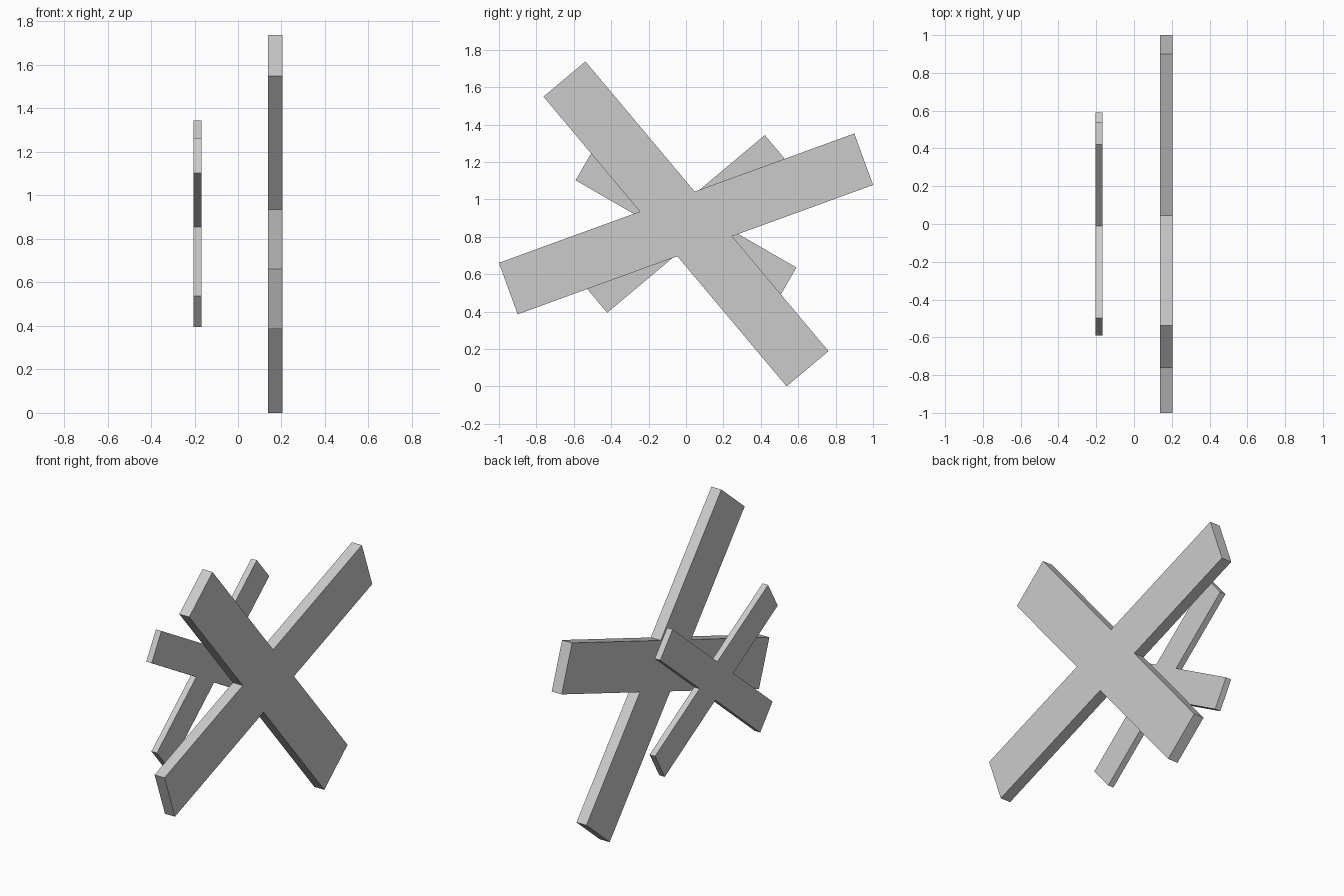
import bpy, bmesh
from math import cos, sin, radians
from mathutils import Vector

if "Cube" in bpy.data.objects:
    bpy.data.objects.remove(bpy.data.objects["Cube"])

CENTRE_Z = 0.869


def cross(name, x0, x1, half_len, half_wid, angles):
    """Flat skewed cross in the YZ plane, extruded along X from x0 to x1."""
    arms = sorted([a % 360 for a in angles] + [(a + 180) % 360 for a in angles])
    outline = []
    for i, a in enumerate(arms):
        b = arms[(i + 1) % 4]
        d = Vector((cos(radians(a)), sin(radians(a))))
        e = Vector((cos(radians(b)), sin(radians(b))))
        n = Vector((-d.y, d.x))
        # two tip corners, then the notch shared with the next arm
        outline += [d * half_len - n * half_wid,
                    d * half_len + n * half_wid,
                    (d + e) * (half_wid / sin(radians(b - a)))]
    bm = bmesh.new()
    face = bm.faces.new([bm.verts.new((x0, p.x, p.y + CENTRE_Z)) for p in outline])
    ext = bmesh.ops.extrude_face_region(bm, geom=[face], use_keep_orig=True)
    moved = [v for v in ext["geom"] if isinstance(v, bmesh.types.BMVert)]
    bmesh.ops.translate(bm, verts=moved, vec=(x1 - x0, 0, 0))
    bmesh.ops.recalc_face_normals(bm, faces=bm.faces[:])
    mesh = bpy.data.meshes.new(name)
    bm.to_mesh(mesh)
    bm.free()
    obj = bpy.data.objects.new(name, mesh)
    bpy.context.collection.objects.link(obj)


# Large thick cross on the right, small thin cross on the left
cross("large_cross", 0.138, 0.205, 1.011, 0.1465, (20, 130))
cross("small_cross", -0.205, -0.168, 0.628, 0.093, (40, 150))
